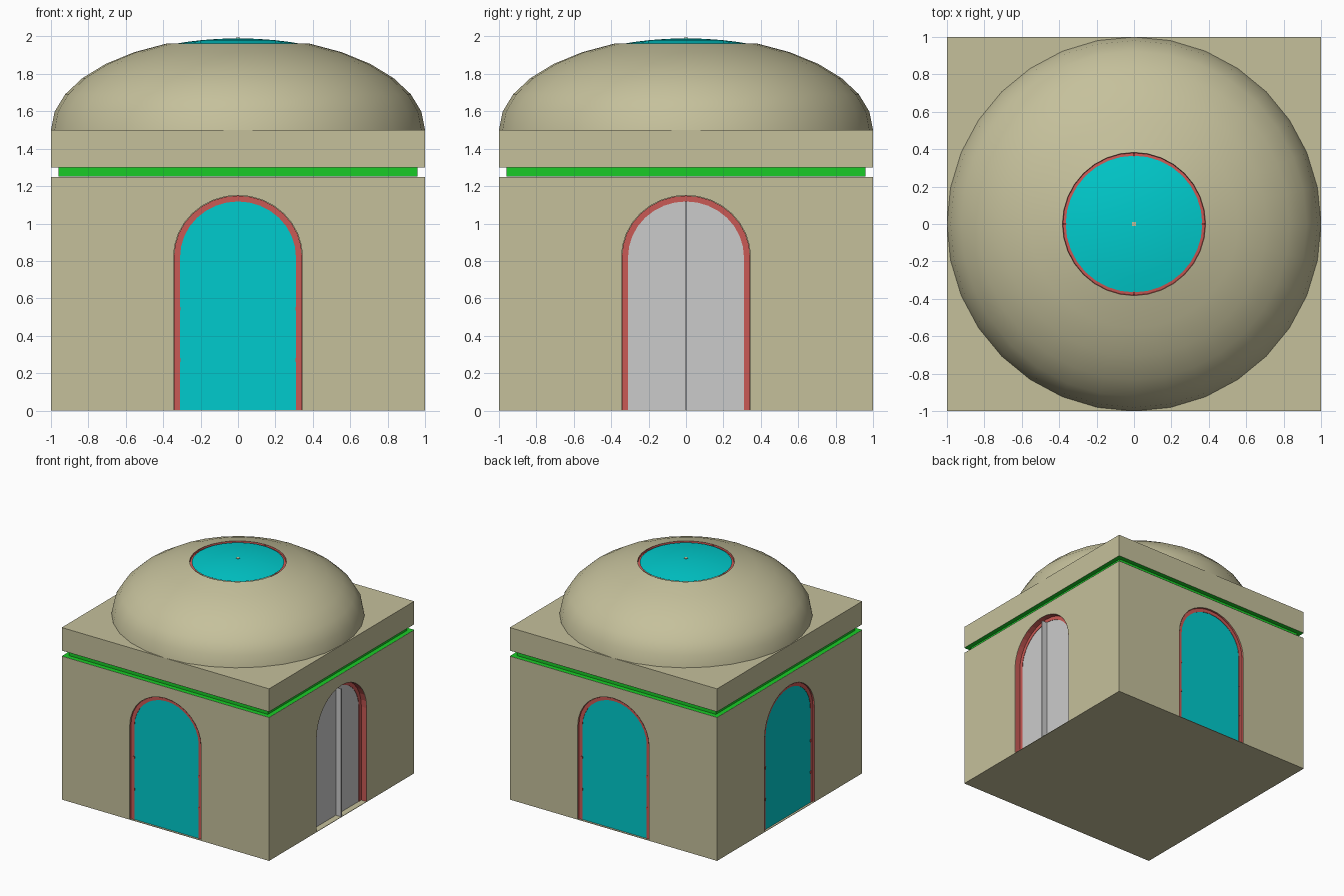
import bpy, math
from mathutils import Matrix

if "Cube" in bpy.data.objects:
    bpy.data.objects.remove(bpy.data.objects["Cube"])


def material(name, rgb):
    m = bpy.data.materials.new(name)
    m.diffuse_color = (*rgb, 1)
    m.use_nodes = True
    m.node_tree.nodes["Principled BSDF"].inputs["Base Color"].default_value = m.diffuse_color
    return m


STONE = material("stone", (0.56, 0.53, 0.33))
GLASS = material("glass", (0.0, 0.60, 0.61))
TRIM = material("trim", (0.59, 0.10, 0.09))
GREEN = material("green", (0.01, 0.60, 0.02))


def add_mesh(name, verts, faces, mat=None, turn=0):
    me = bpy.data.meshes.new(name)
    me.from_pydata(verts, [], faces)
    me.transform(Matrix.Rotation(turn, 4, 'Z'))
    ob = bpy.data.objects.new(name, me)
    bpy.context.collection.objects.link(ob)
    if mat:
        me.materials.append(mat)
    return ob


def box(name, x0, x1, y0, y1, z0, z1, mat=None, turn=0):
    verts = [(x, y, z) for z in (z0, z1) for x, y in ((x0, y0), (x1, y0), (x1, y1), (x0, y1))]
    faces = [(3, 2, 1, 0), (4, 5, 6, 7)] + [(i, (i + 1) % 4, (i + 1) % 4 + 4, i + 4) for i in range(4)]
    return add_mesh(name, verts, faces, mat, turn)


def lathe(name, profile, n, mat, phase=0, smooth=True):
    """Revolve (radius, z) pairs around z; a zero-radius last point closes in a fan."""
    cap = profile[-1] if profile[-1][0] == 0 else None
    rings = profile[:-1] if cap else profile
    verts = [(r * math.cos(phase + math.tau * i / n), r * math.sin(phase + math.tau * i / n), z)
             for r, z in rings for i in range(n)]
    faces = [(k * n + i, k * n + (i + 1) % n, (k + 1) * n + (i + 1) % n, (k + 1) * n + i)
             for k in range(len(rings) - 1) for i in range(n)]
    if cap:
        verts.append((0, 0, cap[1]))
        base = (len(rings) - 1) * n
        faces += [(base + i, base + (i + 1) % n, len(verts) - 1) for i in range(n)]
    ob = add_mesh(name, verts, faces, mat)
    if smooth:
        ob.data.polygons.foreach_set("use_smooth", [True] * len(faces))
    return ob


SPRING, FLOOR, STEPS = 0.82, 0.004, 16


def arch(x, w, top):
    """Round-headed outline in the plane of the +x wall."""
    pts = [(x, -w, FLOOR)]
    for i in range(STEPS + 1):
        a = math.pi * (1 - i / STEPS)
        pts.append((x, w * math.cos(a), SPRING + (top - SPRING) * math.sin(a)))
    return pts + [(x, w, FLOOR)]


def arch_prism(name, x0, x1, w, top, mat=None, turn=0):
    front, back = arch(x1, w, top), arch(x0, w, top)
    n = len(front)
    faces = [tuple(reversed(range(n))), tuple(range(n, 2 * n))]
    faces += [(i, (i + 1) % n, n + (i + 1) % n, n + i) for i in range(n)]
    return add_mesh(name, front + back, faces, mat, turn)


def arch_frame(name, d, turn):
    rows = [arch(0.999, 0.343, 1.149), arch(d, 0.343, 1.149),
            arch(d, 0.31, 1.118), arch(d - 0.01, 0.31, 1.118)]
    n = len(rows[0])
    faces = [(k * n + i, (k + 1) * n + i, (k + 1) * n + i + 1, k * n + i + 1)
             for k in range(3) for i in range(n - 1)]
    add_mesh(name, sum(rows, []), faces, TRIM, turn)


# Walls and roof slab
walls = box("walls", -1, 1, -1, 1, 0, 1.25, STONE)
box("roof_slab", -1, 1, -1, 1, 1.3, 1.5, STONE)

# Green groove between walls and slab
s = math.sqrt(2)
lathe("green_groove", [(s, 1.251), (0.96 * s, 1.251), (0.96 * s, 1.299), (s, 1.299)][::-1][::-1],
      4, GREEN, math.pi / 4, False)

# Openings: door on +x, windows on the other three sides
for name, turn, depth in (("door", 0, 0.05), ("back_window", math.pi / 2, 0.015),
                          ("left_window", math.pi, 0.015), ("front_window", -math.pi / 2, 0.015)):
    d = 1 - depth
    cutter = arch_prism(name + "_cutter", d - 0.03, 1.1, 0.345, 1.151, None, turn)
    cutter.hide_render = True
    cutter.hide_set(True)
    mod = walls.modifiers.new(name + "_opening", 'BOOLEAN')
    mod.operation, mod.solver, mod.object = 'DIFFERENCE', 'EXACT', cutter
    arch_frame(name + "_frame", d, turn)
    if name == "door":
        arch_prism("door_panel", d - 0.025, d - 0.003, 0.315, 1.123, None, turn)
        box("door_centre_strip", d - 0.01, 0.999, -0.005, 0.005, FLOOR, 1.118)
    else:
        arch_prism(name + "_pane", d - 0.025, d - 0.003, 0.315, 1.123, GLASS, turn)
        for side in (-1, 1):
            for z in (0.27, 0.545):
                y = side * 0.313
                box(name + "_clip", d - 0.01, d + 0.004, y - 0.006, y + 0.006,
                    z - 0.01, z + 0.01, TRIM, turn)

# Dome, skylight rim and skylight
lathe("dome", [(math.cos(math.radians(11.25 * k)), 1.5 + 0.5 * math.sin(math.radians(11.25 * k)))
               for k in range(7)], 32, STONE)
lathe("skylight_rim", [(0.383, 1.962), (0.380, 1.948), (0.362, 1.950)], 32, TRIM, 0, False)
lathe("skylight", [(r, 1.5 + 0.49 * math.sqrt(1 - r * r)) for r in (0.365, 0.28, 0.19, 0.1, 0)], 32, GLASS)

# Small fixings on the skylight
box("skylight_boss", -0.012, 0.012, -0.012, 0.012, 1.98, 1.994, STONE)
for i in range(4):
    box("skylight_clip", 0.362, 0.378, -0.006, 0.006, 1.945, 1.96, TRIM, i * math.pi / 2)
